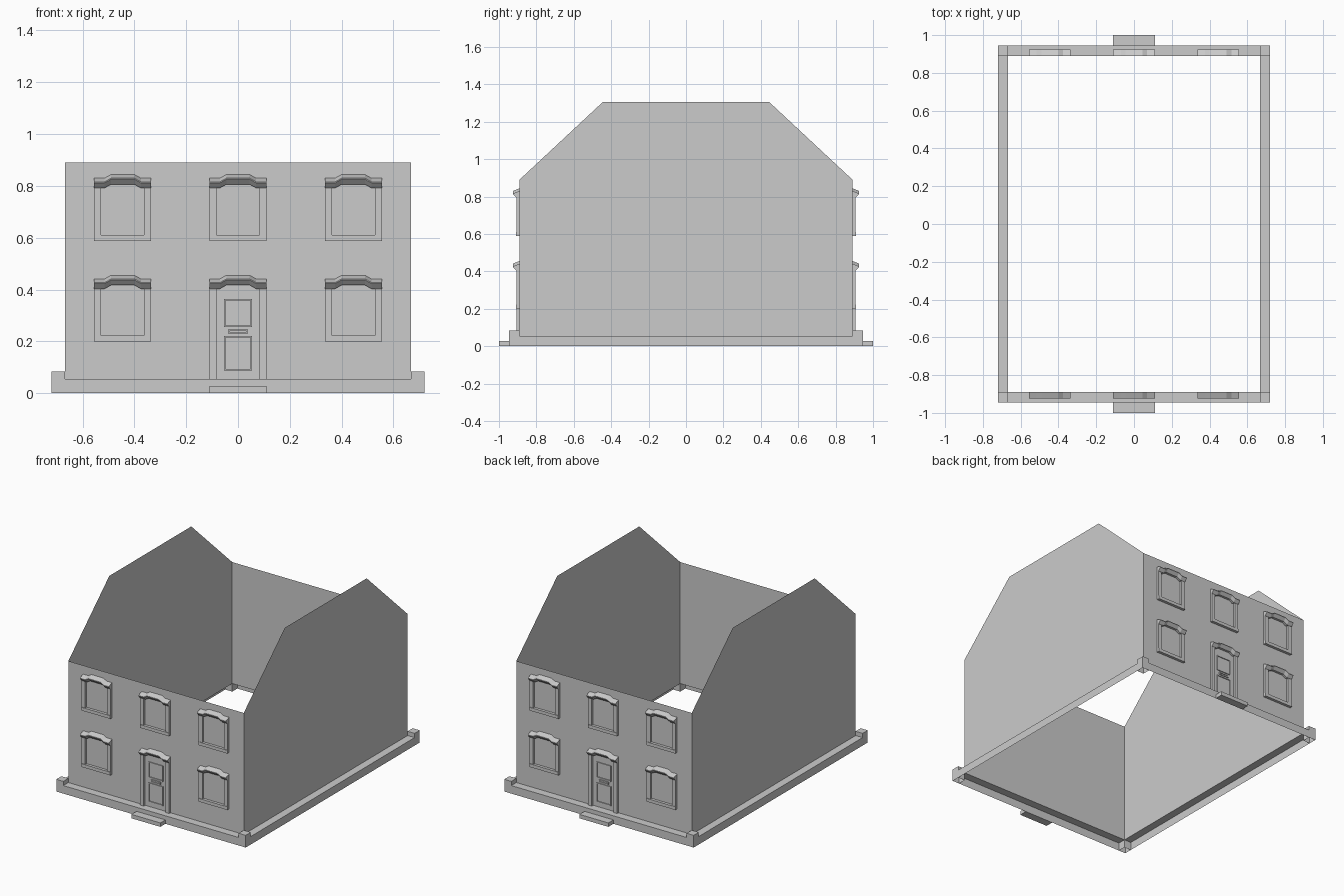
import bpy, bmesh
from mathutils import Vector, Matrix

if "Cube" in bpy.data.objects:
    bpy.data.objects.remove(bpy.data.objects["Cube"])

HX, HY = 0.667, 0.89        # wall half sizes
PX, PY = 0.72, 0.945        # plinth half sizes
BASE, EAVES, TOP = 0.055, 0.89, 1.305
BAYS = (-0.445, 0.0, 0.445)


def box(bm, lo, hi, skip=()):
    """Box between two corners, leaving out faces pointing along any 'skip' direction."""
    lo, hi = Vector(lo), Vector(hi)
    m = Matrix.Translation((lo + hi) / 2) @ Matrix.Diagonal((*(hi - lo), 1))
    verts = bmesh.ops.create_cube(bm, size=1, matrix=m)["verts"]
    faces = {f for v in verts for f in v.link_faces}
    for f in faces:
        f.normal_update()
    gone = [f for f in faces if any(f.normal.dot(Vector(s)) > 0.9 for s in skip)]
    bmesh.ops.delete(bm, geom=gone, context='FACES')


def finish(name, bm, both_sides=False):
    """Make an object; optionally repeat the part on the rear facade."""
    if both_sides:
        dup = bmesh.ops.duplicate(bm, geom=bm.verts[:] + bm.edges[:] + bm.faces[:])
        verts = [g for g in dup["geom"] if isinstance(g, bmesh.types.BMVert)]
        bmesh.ops.rotate(bm, verts=verts, matrix=Matrix.Rotation(3.14159265, 3, 'Z'))
    mesh = bpy.data.meshes.new(name)
    bm.to_mesh(mesh)
    bm.free()
    bpy.context.collection.objects.link(bpy.data.objects.new(name, mesh))


BACK, DOWN = (0, 1, 0), (0, 0, -1)

# Thin outer walls, with clipped gables at both sides
bm = bmesh.new()
gable = [(-HY, BASE), (HY, BASE), (HY, EAVES), (HY / 2, TOP), (-HY / 2, TOP), (-HY, EAVES)]
for s in (1, -1):
    bm.faces.new([bm.verts.new((s * HX, s * y, z)) for y, z in gable])
    bm.faces.new([bm.verts.new((s * x, -s * HY, z)) for x, z in
                  ((-HX, BASE), (HX, BASE), (HX, EAVES), (-HX, EAVES))])
finish("walls", bm)

# Hollow plinth strips around the foot of the walls
bm = bmesh.new()
ENDS_X, ENDS_Y = ((1, 0, 0), (-1, 0, 0)), ((0, 1, 0), (0, -1, 0))
box(bm, (-HX, -PY, 0), (HX, -HY, BASE), (BACK, DOWN) + ENDS_X)
box(bm, (HX, -HY, 0), (PX, HY, BASE), ((-1, 0, 0), DOWN) + ENDS_Y)
finish("plinth", bm, True)

# Raised plinth corner blocks
bm = bmesh.new()
for x0, x1 in ((-PX, -HX), (HX, PX)):
    box(bm, (x0, -PY, 0), (x1, -HY, 0.084), (DOWN,))
finish("corner_blocks", bm, True)

# Door steps
bm = bmesh.new()
box(bm, (-0.11, -1, 0), (0.11, -PY, 0.027))
finish("door_steps", bm, True)

# Side jambs, sills and hoods of all openings: (x centre, jamb bottom, hood bottom, is window)
openings = [(x, 0.61, 0.792, True) for x in BAYS]
openings += [(x, 0.222, 0.403, True) for x in BAYS if x]
openings += [(0.0, BASE, 0.403, False)]

jambs, sills, hoods = bmesh.new(), bmesh.new(), bmesh.new()
section = [(0, 0), (0.016, 0), (0.035, 0.020), (0.035, 0.024), (0, 0.038)]   # outward, up
path = [(-0.11, 0), (-0.07, 0), (-0.045, 0.014), (0.045, 0.014), (0.07, 0), (0.11, 0)]
for cx, z0, z1, is_window in openings:
    for s in (-1, 1):
        a, b = sorted((cx + s * 0.083, cx + s * 0.11))
        box(jambs, (a, -HY - 0.015, z0), (b, -HY, z1 + 0.004), (BACK,))
    if is_window:
        box(sills, (cx - 0.11, -HY - 0.019, z0 - 0.022), (cx + 0.11, -HY, z0), (BACK,))
    # Hood moulding: section swept along the stepped path
    rings = [[hoods.verts.new((cx + px, -HY - d, z1 + pz + h)) for d, h in section]
             for px, pz in path]
    for r, q in zip(rings, rings[1:]):
        for i in range(len(section) - 1):
            hoods.faces.new((r[i], q[i], q[i + 1], r[i + 1]))
    hoods.faces.new(rings[0])
    hoods.faces.new(rings[-1][::-1])
bmesh.ops.recalc_face_normals(hoods, faces=hoods.faces[:])
finish("opening_jambs", jambs, True)
finish("window_sills", sills, True)
finish("opening_hoods", hoods, True)

# Door panels and letter slot as thin raised frames
bm = bmesh.new()
T, D = 0.006, 0.006
for w, z0, z1 in ((0.055, 0.088, 0.22), (0.036, 0.228, 0.247), (0.055, 0.255, 0.363)):
    for a, b, c, d in ((-w, w, z0, z0 + T), (-w, w, z1 - T, z1),
                       (-w, -w + T, z0 + T, z1 - T), (w - T, w, z0 + T, z1 - T)):
        box(bm, (a, -HY - D, c), (b, -HY, d), (BACK,))
finish("door_panel_frames", bm, True)
